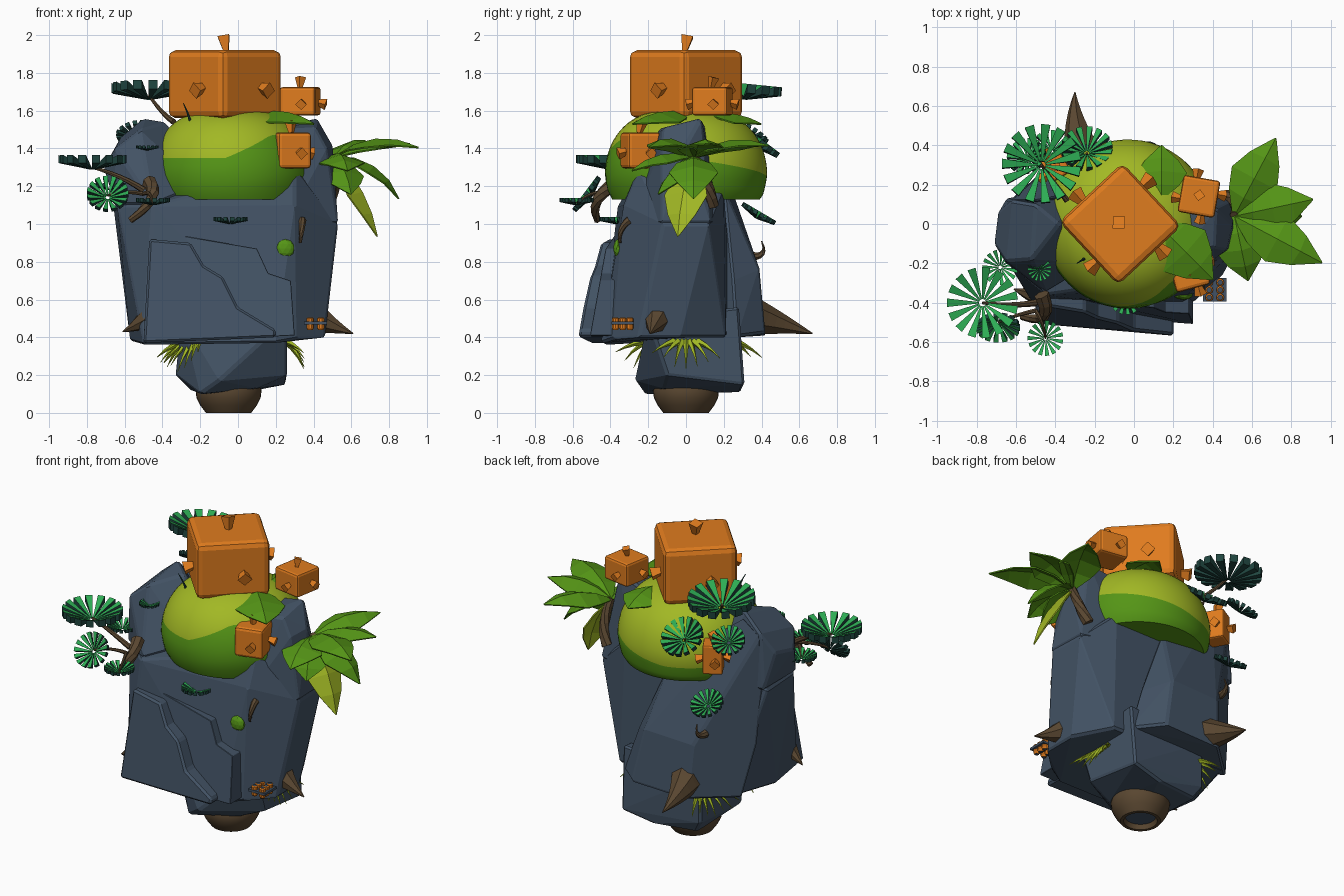
import bpy, bmesh, math, random
from mathutils import Vector, Matrix

random.seed(4)
cube = bpy.data.objects.get("Cube")
if cube:
    bpy.data.objects.remove(cube, do_unlink=True)


def material(name, *rgb):
    mat = bpy.data.materials.new(name)
    mat.use_nodes = True
    colour = (*rgb, 1)
    mat.diffuse_color = colour
    mat.node_tree.nodes["Principled BSDF"].inputs["Base Color"].default_value = colour
    return mat


SLATE = material("slate rock", .055, .085, .128)
ORANGE = material("pumpkin orange", .74, .2, .013)
LIME = material("lime moss", .36, .48, .018)
LEAF = material("leaf green", .09, .3, .008)
FAN = material("needle green", .027, .42, .09)
TEAL = material("dark teal", .014, .06, .05)
BROWN = material("bark brown", .1, .062, .03)


def finish(name, bm, *mats, bevel=0, segments=1, smooth=False):
    bmesh.ops.recalc_face_normals(bm, faces=bm.faces)
    mesh = bpy.data.meshes.new(name)
    bm.to_mesh(mesh)
    bm.free()
    for mat in mats:
        mesh.materials.append(mat)
    obj = bpy.data.objects.new(name, mesh)
    bpy.context.collection.objects.link(obj)
    if bevel:
        mod = obj.modifiers.new("soft edges", "BEVEL")
        mod.width, mod.segments = bevel, segments
    if smooth:
        bpy.ops.object.select_all(action="DESELECT")
        obj.select_set(True)
        bpy.context.view_layer.objects.active = obj
        bpy.ops.object.shade_smooth_by_angle(angle=math.radians(40))
    return obj


def rock(name, points):
    bm = bmesh.new()
    for p in points:
        bm.verts.new(p)
    hull = bmesh.ops.convex_hull(bm, input=bm.verts)
    inside = [v for v in hull["geom_interior"] if isinstance(v, bmesh.types.BMVert)]
    bmesh.ops.delete(bm, geom=inside, context="VERTS")
    bmesh.ops.dissolve_limit(bm, angle_limit=.08, verts=bm.verts, edges=bm.edges)
    finish(name, bm, SLATE, bevel=.012)


def skin(bm, rings):
    """Join rings of vertices into a closed tube."""
    n = len(rings[0])
    for low, high in zip(rings, rings[1:]):
        for i in range(n):
            j = (i + 1) % n
            bm.faces.new((low[i], low[j], high[j], high[i]))
    bm.faces.new(rings[0])
    bm.faces.new(rings[-1])


def lathe(bm, profile, centre, radius, sides):
    turn = [math.tau * i / sides for i in range(sides)]
    skin(bm, [[bm.verts.new((centre[0] + r * radius * math.cos(a),
                             centre[1] + r * radius * math.sin(a), z)) for a in turn]
              for r, z in profile])


def tube(name, start, bend, end, r0, r1, mat=BROWN, sides=7, steps=6):
    a, b, c = Vector(start), Vector(bend), Vector(end)
    bm, rings = bmesh.new(), []
    for k in range(steps + 1):
        t = k / steps
        p = a * (1 - t) ** 2 + b * 2 * t * (1 - t) + c * t * t
        q = ((b - a) * (1 - t) + (c - b) * t).to_track_quat("Z", "Y")
        r = r0 + (r1 - r0) * t
        rings.append([bm.verts.new(p + q @ Vector((r * math.cos(s), r * math.sin(s), 0)))
                      for s in (math.tau * i / sides for i in range(sides))])
    skin(bm, rings)
    finish(name, bm, mat)


def ledge(name, outline, front):
    """Stepped slab leaning back against the rock face, its left end turned away."""
    bm = bmesh.new()
    face = [bm.verts.new((x, front + .18 * (z - .4) + .15 * max(0, -x - .05), z))
            for x, z in outline]
    back = [bm.verts.new((x, -.34, z)) for x, z in outline]
    skin(bm, [face, back])
    finish(name, bm, SLATE, bevel=.012)


def gourd(name, centre, size, turn, nub):
    """Chamfered box with a tilted stub growing out of each side and the top."""
    place = Matrix.Translation(centre) @ Matrix.Rotation(math.radians(turn), 4, "Z")
    bm = bmesh.new()
    bmesh.ops.create_cube(bm, size=1, matrix=place @ Matrix.Diagonal((*size, 1)))
    finish(name, bm, ORANGE, bevel=min(size) * .1, segments=2)
    bm = bmesh.new()
    for d in ((0, 0, 1), (1, 0, 0), (-1, 0, 0), (0, 1, 0), (0, -1, 0)):
        d = Vector(d)
        reach = size[2] / 2 + nub * .45 if d.z else size[0] / 2 + nub * .2
        offset = d * reach
        if not d.z:
            offset += Vector((-d.y, d.x, -.4)) * size[0] * .14
        spin = d.to_track_quat("Z", "Y").to_matrix().to_4x4()
        tilt = Matrix.Rotation(.25, 4, "X")
        bmesh.ops.create_cone(bm, cap_ends=True, segments=4, radius1=nub * .25, radius2=nub * .55,
                              depth=nub, matrix=place @ Matrix.Translation(offset) @ spin @ tilt)
    finish(name + "_stubs", bm, ORANGE)


def fan(centre, radius, normal):
    """Cup of wedge blades, green above and dark elsewhere."""
    q = Vector(normal).to_track_quat("Z", "Y")
    bm, blades = bmesh.new(), 15
    for i in range(blades):
        spin = Matrix.Rotation(math.tau * i / blades, 3, "Z")
        rings = []
        for r, half, rise in ((.1, .02, .02), (1, .12, .42)):
            corners = ((r, -half, rise), (r, half, rise),
                       (r, half, rise - .24 * r), (r, -half, rise - .24 * r))
            rings.append([bm.verts.new(Vector(centre) + q @ (spin @ Vector(c)) * radius)
                          for c in corners])
        skin(bm, rings)
    bmesh.ops.recalc_face_normals(bm, faces=bm.faces)
    for f in bm.faces:
        f.material_index = int(f.normal.dot(q @ Vector((0, 0, 1))) < .6)
    finish("needle_fan", bm, FAN, TEAL)


def leaf(base, azimuth, lift, droop, length, mat=LEAF, width=.13):
    """Folded diamond leaf that bends down along its length."""
    a = math.radians(azimuth)
    ahead, side = Vector((math.cos(a), math.sin(a), 0)), Vector((-math.sin(a), math.cos(a), 0))
    p, bm, rows = Vector(base), bmesh.new(), []
    for k, w in enumerate((.1, .7, 1, .65, .03)):
        e = math.radians(lift - droop * k / 4)
        up = Vector((0, 0, 1)) * math.cos(e) - ahead * math.sin(e)
        rows.append([bm.verts.new(p + side * s * w * width - up * abs(s) * w * width * .35)
                     for s in (-1, 0, 1)])
        p = p + (ahead * math.cos(e) + Vector((0, 0, math.sin(e)))) * length / 4
    for low, high in zip(rows, rows[1:]):
        for i in (0, 1):
            bm.faces.new((low[i], low[i + 1], high[i + 1], high[i]))
    obj = finish("palm_leaf", bm, mat)
    obj.modifiers.new("thickness", "SOLIDIFY").thickness = .008


# Rock masses
rock("rock_core", [(-.57, -.12, .38), (-.5, -.43, .36), (.2, -.45, .37), (.31, -.39, .39),
                   (.46, -.25, .4), (.46, -.03, .4), (.33, .21, .4), (-.48, .25, .4),
                   (-.64, -.2, 1.1), (-.45, -.36, 1.1), (.3, -.33, 1.1), (.53, -.12, 1.0),
                   (.52, .12, 1.0), (.3, .2, 1.2), (-.3, .2, 1.2), (-.66, .1, 1.1),
                   (.3, -.25, 1.3)])
rock("left_peak", [(-.65, -.2, 1.1), (-.45, -.35, 1.1), (-.65, .13, 1.1), (-.2, .2, 1.1),
                   (-.71, -.1, 1.3), (-.69, .06, 1.33), (-.65, -.19, 1.4), (-.62, .12, 1.46),
                   (-.52, -.18, 1.5), (-.5, .1, 1.56), (-.38, 0, 1.54), (-.2, -.2, 1.2)])
rock("right_peak", [(.53, -.13, 1.0), (.52, .13, 1.0), (.25, -.3, 1.0), (.25, .2, 1.0),
                    (.5, 0, 1.42), (.47, -.13, 1.4), (.41, -.12, 1.51), (.42, .08, 1.56),
                    (.25, -.15, 1.5), (.25, .1, 1.52)])
rock("back_lobe", [(-.54, .2, .4), (-.3, .42, .41), (.1, .42, .42), (.26, .27, .4),
                   (-.61, .14, .75), (-.32, .39, .75), (.03, .39, .76), (.16, .25, .7),
                   (-.64, .11, 1.2), (-.05, .2, 1.2), (-.62, .12, 1.45), (-.5, .12, 1.54),
                   (-.3, -.1, .5)])
rock("lower_rock", [(-.2, -.22, .1), (.1, -.12, .13), (.05, .29, .11), (-.25, .25, .12),
                    (-.33, -.1, .2), (-.1, -.27, .17), (.26, -.1, .2), (.25, .31, .15),
                    (-.3, .28, .2), (-.3, -.2, .5), (.26, -.2, .5), (.26, .28, .56),
                    (-.3, .28, .5)])
ledge("front_ledge", [(-.5, .37), (.2, .4), (.2, .44), (0, .56), (-.08, .72),
                      (-.18, .78), (-.25, .9), (-.47, .92)], -.57)
ledge("rear_ledge", [(-.5, .37), (.3, .41), (.28, .7), (.16, .74), (.1, .87),
                     (-.25, .93), (-.47, .97)], -.51)

# Root bulb with a dark socket underneath
bm = bmesh.new()
lathe(bm, [(.09, .03), (.1, 0), (.12, 0), (.15, .04), (.17, .08), (.175, .12), (.15, .2)],
      (-.05, 0), 1, 32)
for f in bm.faces:
    f.material_index = int(len(f.verts) > 4 and f.calc_center_median().z < .1)
finish("root_bulb", bm, BROWN, SLATE, smooth=True)


# Moss cap, lime above a wandering green hem that one ring of edges follows
def hem_height(angle):
    if angle < 0:
        return 1.35 + .12 * min(1, max(0, (angle + 1.65) / .65))
    return 1.35 - .12 * min(1, angle / 1.8)


def cap_radius(z):
    if z < 1.26:
        return .39 + .04 * ((z - 1.13) / .13) ** .5
    return .43 * (1 - ((z - 1.26) / .35) ** 2) ** .35


bm, rings = bmesh.new(), []
bottom, top, lower, upper = 1.13, 1.609, 5, 14
angles = [math.tau * i / 72 - math.pi for i in range(72)]
for k in range(lower + upper + 1):
    ring = []
    for a in angles:
        hem = hem_height(a)
        if k <= lower:
            z = bottom + (hem - bottom) * k / lower
        else:
            z = hem + (top - hem) * math.sin((k - lower) / upper * math.pi / 2)
        r = cap_radius(z)
        ring.append(bm.verts.new((r * math.cos(a) - .03, r * math.sin(a), z)))
    rings.append(ring)
skin(bm, rings)
bm.faces.ensure_lookup_table()
for i, f in enumerate(bm.faces):
    f.material_index = int(i < lower * len(angles) or f.calc_center_median().z < bottom + .01)
finish("moss_cap", bm, LIME, LEAF, smooth=True)

# Box gourds
gourd("large_gourd", (-.07, 0, 1.74), (.44, .44, .36), 43, .08)
gourd("side_gourd", (.33, .14, 1.65), (.19, .19, .15), -10, .055)
gourd("front_gourd", (.28, -.24, 1.39), (.18, .18, .19), 15, .06)
gourd("back_gourd", (-.4, .29, 1.32), (.12, .12, .19), 30, .06)

# Palm and loose leaves
crown = (.51, .04, 1.36)
tube("palm_stalk", (.47, .14, 1.1), (.54, .12, 1.22), crown, .035, .025)
for az, lift, droop, length in ((62, 28, 55, .47), (12, 30, 55, .43), (-28, 28, 60, .53),
                                (-78, 10, 60, .36), (0, -5, 75, .44), (-65, -25, 50, .3)):
    leaf(crown, az, lift, droop, length)
leaf(crown, -20, -45, 40, .5, LIME, .12)
leaf((.12, 0, 1.59), -45, 5, 35, .41, LEAF, .15)
leaf((.14, .13, 1.58), 90, 5, 40, .28)

# Needle fans
for centre, radius, normal in (
        ((-.47, .3, 1.66), .2, (0, .1, 1)), ((-.24, .36, 1.41), .13, (0, .6, .8)),
        ((-.54, .33, 1.46), .1, (-.2, .5, .8)), ((-.77, -.4, 1.29), .18, (0, 0, 1)),
        ((-.69, -.5, 1.14), .11, (0, -.8, .6)), ((-.68, -.22, 1.18), .09, (0, 0, 1)),
        ((-.45, -.58, 1.1), .09, (0, 0, 1)), ((-.04, -.37, 1.0), .09, (0, 0, 1)),
        ((-.42, .37, 1.03), .1, (0, .5, .85)), ((-.48, -.23, 1.39), .06, (0, 0, 1))):
    fan(centre, radius, normal)

# Branches
tube("left_branch", (-.47, -.36, 1.22), (-.4, -.52, 1.14), (-.57, -.47, 1.02), .04, .018)
tube("left_twig", (-.5, -.4, 1.18), (-.62, -.42, 1.26), (-.77, -.4, 1.3), .018, .008)
tube("low_twig", (-.5, -.44, 1.16), (-.6, -.46, 1.18), (-.69, -.5, 1.15), .012, .006)
tube("front_twig", (-.5, -.44, 1.16), (-.46, -.5, 1.18), (-.45, -.58, 1.11), .012, .006)
tube("top_branch", (-.34, .12, 1.54), (-.4, .2, 1.58), (-.47, .3, 1.68), .016, .008)
tube("back_twig", (-.24, .25, 1.35), (-.24, .32, 1.35), (-.24, .36, 1.42), .014, .006)
tube("moss_spike", (-.24, -.17, 1.5), (-.26, -.18, 1.58), (-.29, -.2, 1.64), .01, .002, TEAL)

# Root horns
tube("back_horn", (-.26, .36, .51), (-.31, .52, .47), (-.3, .67, .42), .1, .003)
tube("right_horn", (.42, -.15, .5), (.5, -.17, .46), (.61, -.19, .42), .08, .003)
tube("left_horn", (-.48, -.36, .5), (-.54, -.36, .46), (-.61, -.33, .43), .06, .003)
tube("back_hook", (-.38, .34, .83), (-.37, .44, .82), (-.36, .4, .91), .025, .003)
tube("front_hook", (.34, -.3, 1.02), (.34, -.36, .98), (.33, -.35, .9), .022, .008)

# Moss button on the front face
bm = bmesh.new()
bmesh.ops.create_icosphere(bm, subdivisions=2, radius=.05,
                           matrix=Matrix.Translation((.25, -.36, .87)) @ Matrix.Diagonal((1, .5, 1, 1)))
finish("moss_button", bm, LEAF)

# Tray with two rows of jars
bm = bmesh.new()
bmesh.ops.create_cube(bm, size=1, matrix=Matrix.Translation((.41, -.335, .475))
                      @ Matrix.Diagonal((.12, .12, .015, 1)))
finish("jar_tray", bm, SLATE)
for col in range(2):
    for row in range(3):
        bm = bmesh.new()
        lathe(bm, [(.7, .44), (1, .45), (1, .5), (.65, .505)],
              (.382 + col * .056, -.373 + row * .038), .02, 10)
        for f in bm.faces:
            f.material_index = int(len(f.verts) > 4)
        finish("jar", bm, ORANGE, SLATE)

# Grass tufts: root, outward direction
for x, y, dx, dy in ((-.24, -.17, -.8, -.6), (.25, 0, 1, 0), (-.28, .2, -1, .3)):
    out = Vector((dx, dy, 0)).normalized()
    across = Vector((-out.y, out.x, 0))
    for k in range(-3, 4):
        root = Vector((x, y, .38)) + across * k * .02
        reach = out * .1 + across * k * .04
        drop = Vector((0, 0, -.15 + abs(k) * .025 + random.uniform(-.02, .02)))
        tube("grass_blade", root, root + reach * .55 + drop * .3, root + reach + drop,
             .018, .001, LIME, 4, 3)
